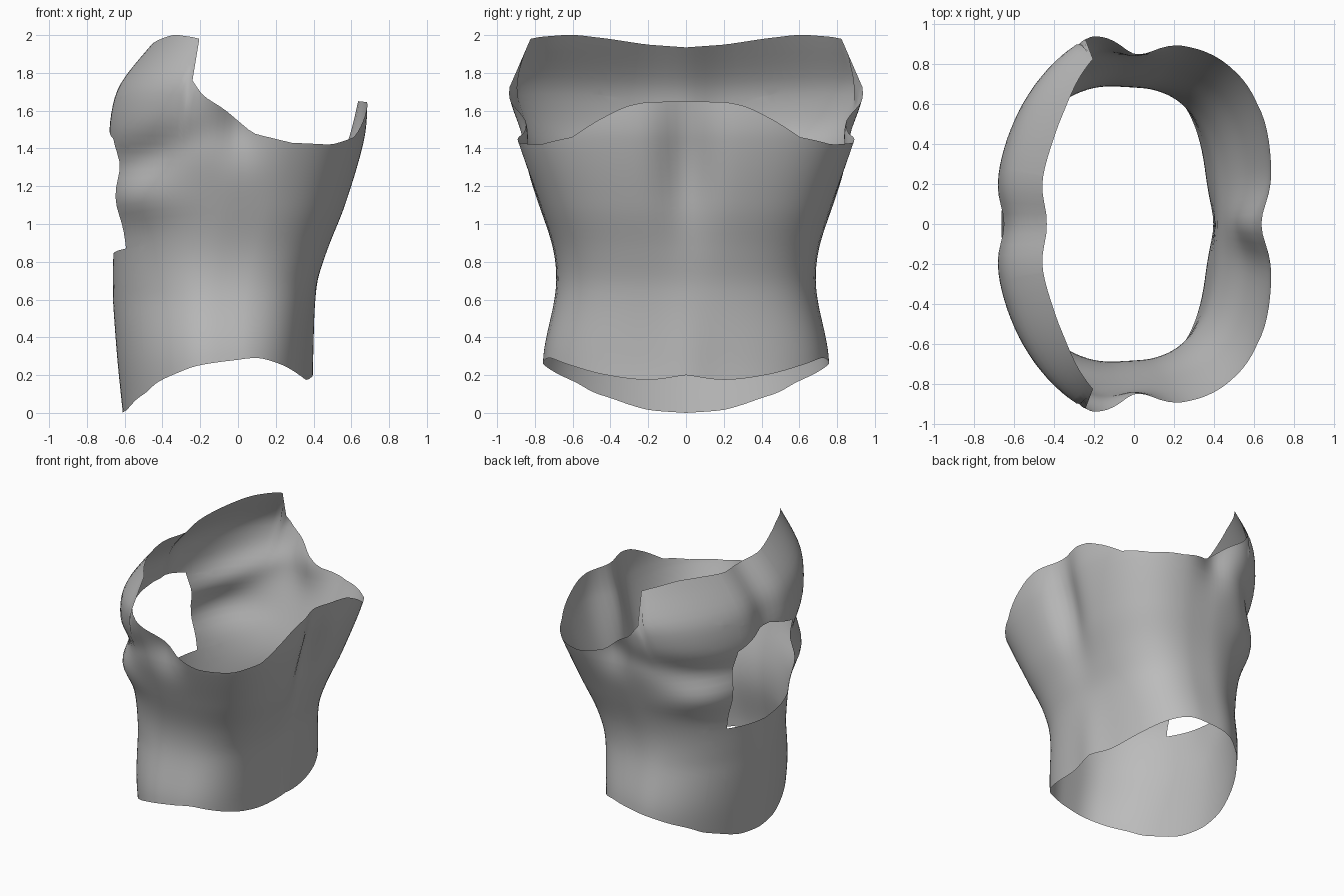
import bpy, bmesh, math
from mathutils import Vector

cube = bpy.data.objects.get("Cube")
if cube:
    bpy.data.objects.remove(cube, do_unlink=True)

# Cross-section along the height: z, x of belly side, x of back side, half width
SECTIONS = [(0, -.61, .365, .75), (.3, -.64, .37, .755), (.65, -.665, .41, .69),
            (.85, -.672, .475, .7), (1.1, -.675, .575, .778), (1.45, -.7, .675, .91),
            (1.65, -.675, .69, .97), (1.77, -.62, .68, .99), (2, -.43, .43, .9)]
# Hem and neckline heights by angle, from the belly side (0) to the back side (180)
HEM = [(0, 0), (15, .015), (23, .04), (32, .075), (42, .11), (52, .16), (67, .21), (81, .25),
       (104, .28), (117, .29), (130, .26), (149, .2), (165, .175), (180, .2)]
NECKLINE = [(0, 1.935), (13, 1.95), (26, 1.98), (38, 2), (45, 2), (57, 1.99), (63, 1.98),
            (66, 1.76), (73, 1.68), (83, 1.61), (98, 1.48), (114, 1.43), (131, 1.42),
            (144, 1.46), (153, 1.55), (161, 1.62), (167, 1.645), (180, 1.65)]
# Belly opening outline as y, z
OPENING = [(-.36, .87), (0, .835), (.36, .87), (.365, 1.15), (.32, 1.45),
           (.06, 1.53), (-.06, 1.53), (-.32, 1.45), (-.365, 1.15)]


def lerp_table(table, t):
    for (a, va), (b, vb) in zip(table, table[1:]):
        if t <= b:
            return va + (vb - va) * (t - a) / (b - a)
    return table[-1][1]


def smooth_table(table, t, col):
    """Cubic curve through one column of the table."""
    last = len(table) - 1

    def slope(i):
        lo, hi = table[max(i - 1, 0)], table[min(i + 1, last)]
        return (hi[col] - lo[col]) / (hi[0] - lo[0])
    i = max(k for k in range(last) if table[k][0] <= t or k == 0)
    a, b = table[i], table[i + 1]
    h = b[0] - a[0]
    u = (t - a[0]) / h
    return ((1 + 2 * u) * (1 - u) ** 2 * a[col] + u * u * (3 - 2 * u) * b[col]
            + h * u * (1 - u) * ((1 - u) * slope(i) - u * slope(i + 1)))


def bump(t, centre, width):
    return math.exp(-((t - centre) / width) ** 2)


def clamp(t):
    return min(1, max(0, t))


def surface_point(angle, z):
    front, back, half = (smooth_table(SECTIONS, z, c) for c in (1, 2, 3))
    mid, radius = (front + back) / 2, (back - front) / 2
    c, s = math.cos(math.radians(angle)), math.sin(math.radians(angle))
    if c > 0:
        power = 2 + (.15 * clamp(2 * z - 1.2) - .15 * clamp(2.2 - 2 * z)) * clamp(3 * c)
    else:
        power = 2 + (.6 + .6 * clamp(z / 1.4)) * clamp(-3 * c)
    r = (abs(c) ** power + abs(s) ** power) ** (-1 / power)
    x, y = mid - radius * r * c, half * r * s
    # Belly furrow, or spine groove above and spine ridge below
    if c > 0:
        x += .05 * clamp(z - .6) * bump(y, 0, .14)
    else:
        x += (.03 * bump(z, .2, .4) - .095 * bump(z, 1.35, .4)) * bump(y, 0, .14)
    # Pinch below the armhole, chest crease rising towards it, and fullness under the crease
    scale = 1 - .095 * bump(x, .01, .14) * bump(z, 1.54, .2)
    if c > 0:
        scale -= .055 * bump(z, 1.31 + .18 * s ** 4, .11) * bump(abs(angle), 42, 30)
        scale += .065 * bump(z, 1.14, .13) * bump(abs(angle), 40, 24)
    return Vector((mid + (x - mid) * scale, y * scale, z))


# Torso shell: a ring of columns running from hem to chest line to neckline
CHEST, LOWER, UPPER = 1.38, 28, 14
bm = bmesh.new()
columns = []
for angle in range(-180, 180, 3):
    low, high = smooth_table(HEM, abs(angle), 1), lerp_table(NECKLINE, abs(angle))
    heights = [low + (CHEST - low) * k / LOWER for k in range(LOWER)]
    heights += [CHEST + (high - CHEST) * k / UPPER for k in range(UPPER + 1)]
    columns.append([bm.verts.new(surface_point(angle, z)) for z in heights])
for left, right in zip(columns, columns[1:] + columns[:1]):
    for k in range(LOWER + UPPER):
        bm.faces.new((left[k], left[k + 1], right[k + 1], right[k]))

# Cut the belly opening along its outline, then remove the faces inside
planes = []
for (y0, z0), (y1, z1) in zip(OPENING, OPENING[1:] + OPENING[:1]):
    planes.append((Vector((0, y0, z0)), Vector((0, z1 - z0, y0 - y1)).normalized()))


def belly_faces():
    return [f for f in bm.faces if f.calc_center_median().x < -.4
            and abs(f.calc_center_median().y) < .5]


for point, normal in planes:
    faces = belly_faces()
    parts = {v for f in faces for v in f.verts} | {e for f in faces for e in f.edges}
    bmesh.ops.bisect_plane(bm, geom=list(parts) + faces, dist=1e-5,
                           plane_co=point, plane_no=normal)
inside = [f for f in belly_faces()
          if all((f.calc_center_median() - p).dot(n) < 0 for p, n in planes)]
bmesh.ops.delete(bm, geom=inside, context='FACES')
bmesh.ops.recalc_face_normals(bm, faces=bm.faces)

mesh = bpy.data.meshes.new("torso_shell")
bm.to_mesh(mesh)
bm.free()
shell = bpy.data.objects.new("torso_shell", mesh)
bpy.context.collection.objects.link(shell)
for polygon in mesh.polygons:
    polygon.use_smooth = True

grey = bpy.data.materials.new("plain_grey")
grey.use_nodes = True
colour = (.5, .5, .5, 1)
grey.diffuse_color = colour
grey.node_tree.nodes["Principled BSDF"].inputs["Base Color"].default_value = colour
mesh.materials.append(grey)
